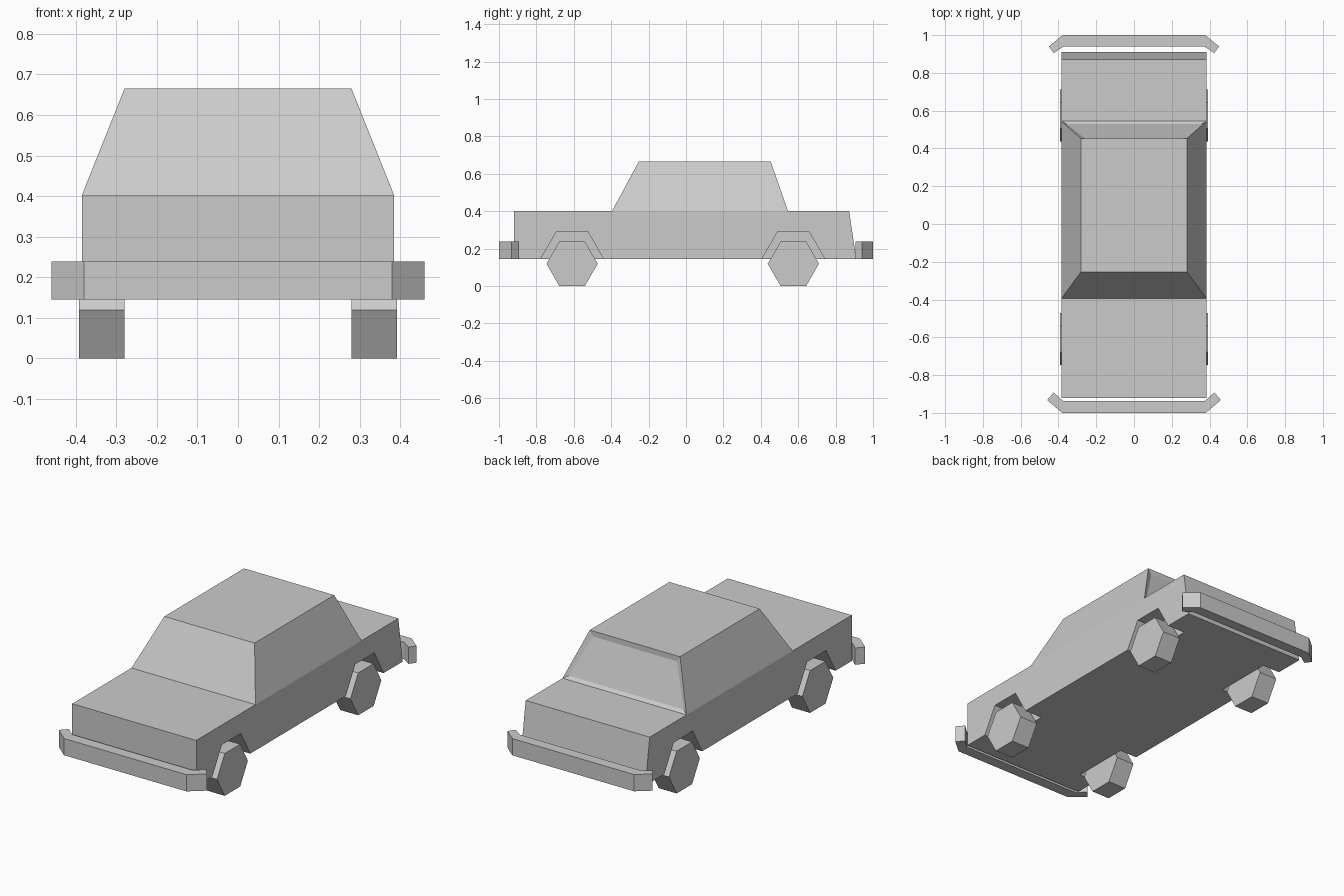
import bpy, bmesh
from math import cos, sin, pi
from mathutils import Vector

if "Cube" in bpy.data.objects:
    bpy.data.objects.remove(bpy.data.objects["Cube"])


def finish(name, bm):
    bmesh.ops.recalc_face_normals(bm, faces=bm.faces)
    mesh = bpy.data.meshes.new(name)
    bm.to_mesh(mesh)
    bm.free()
    obj = bpy.data.objects.new(name, mesh)
    bpy.context.collection.objects.link(obj)
    return obj


def extrude_profile(points, offset):
    """Closed prism from a 3D outline."""
    bm = bmesh.new()
    face = bm.faces.new([bm.verts.new(p) for p in points])
    ext = bmesh.ops.extrude_face_region(bm, geom=[face], use_keep_orig=True)
    verts = [g for g in ext["geom"] if isinstance(g, bmesh.types.BMVert)]
    bmesh.ops.translate(bm, verts=verts, vec=offset)
    return bm


def hexagon(name, x0, x1, y, z, r):
    pts = [(x0, y + r * cos(i * pi / 3), z + r * sin(i * pi / 3)) for i in range(6)]
    return finish(name, extrude_profile(pts, (x1 - x0, 0, 0)))


# Body shell: side profile extruded across the width
W = 0.385
BELT = 0.402
side = [(-0.92, 0.145), (-0.92, BELT), (-0.395, BELT), (0.545, BELT),
        (0.872, BELT), (0.91, 0.145)]
bm = extrude_profile([(-W, y, z) for y, z in side], (2 * W, 0, 0))
bmesh.ops.recalc_face_normals(bm, faces=bm.faces)

# Cabin: raise and taper the middle of the top
bm.faces.ensure_lookup_table()
top = next(f for f in bm.faces if f.normal.z > 0.9
           and abs(f.calc_center_median().y - 0.075) < 0.01)
roof = bmesh.ops.extrude_discrete_faces(bm, faces=[top])["faces"][0]
for v in roof.verts:
    v.co = Vector((0.28 if v.co.x > 0 else -0.28,
                   0.453 if v.co.y > 0 else -0.253, 0.665))
bm.normal_update()

# Rear window: shallow recess in the back of the cabin
back = next(f for f in bm.faces if f.normal.y > 0.5
            and f.calc_center_median().z > 0.45)
bmesh.ops.inset_individual(bm, faces=[back], thickness=0.035, depth=-0.01)
body = finish("body", bm)

# Wheels and the hexagonal wheel arches cut into the body
for place, y in (("front", -0.609), ("rear", 0.574)):
    for label, s in (("left", -1), ("right", 1)):
        cutter = hexagon(f"{place}_{label}_arch_cutter", s * 0.275, s * 0.5,
                         y, 0.145, 0.168)
        cutter.hide_render = True
        cutter.hide_set(True)
        cut = body.modifiers.new("wheel_arch", "BOOLEAN")
        cut.operation = "DIFFERENCE"
        cut.solver = "EXACT"
        cut.object = cutter
        hexagon(f"{place}_{label}_wheel", s * 0.28, s * 0.392, y, 0.119, 0.137)

# Bumpers: wrapped bars with bent ends, half outline mirrored in x
front_half = [(0.38, -1.0), (0.46, -0.932), (0.425, -0.892), (0.375, -0.937)]
rear_half = [(0.378, 1.0), (0.45, 0.94), (0.425, 0.905), (0.372, 0.94)]
for name, half in (("front_bumper", front_half), ("rear_bumper", rear_half)):
    outline = half + [(-x, y) for x, y in reversed(half)]
    finish(name, extrude_profile([(x, y, 0.145) for x, y in outline], (0, 0, 0.094)))
